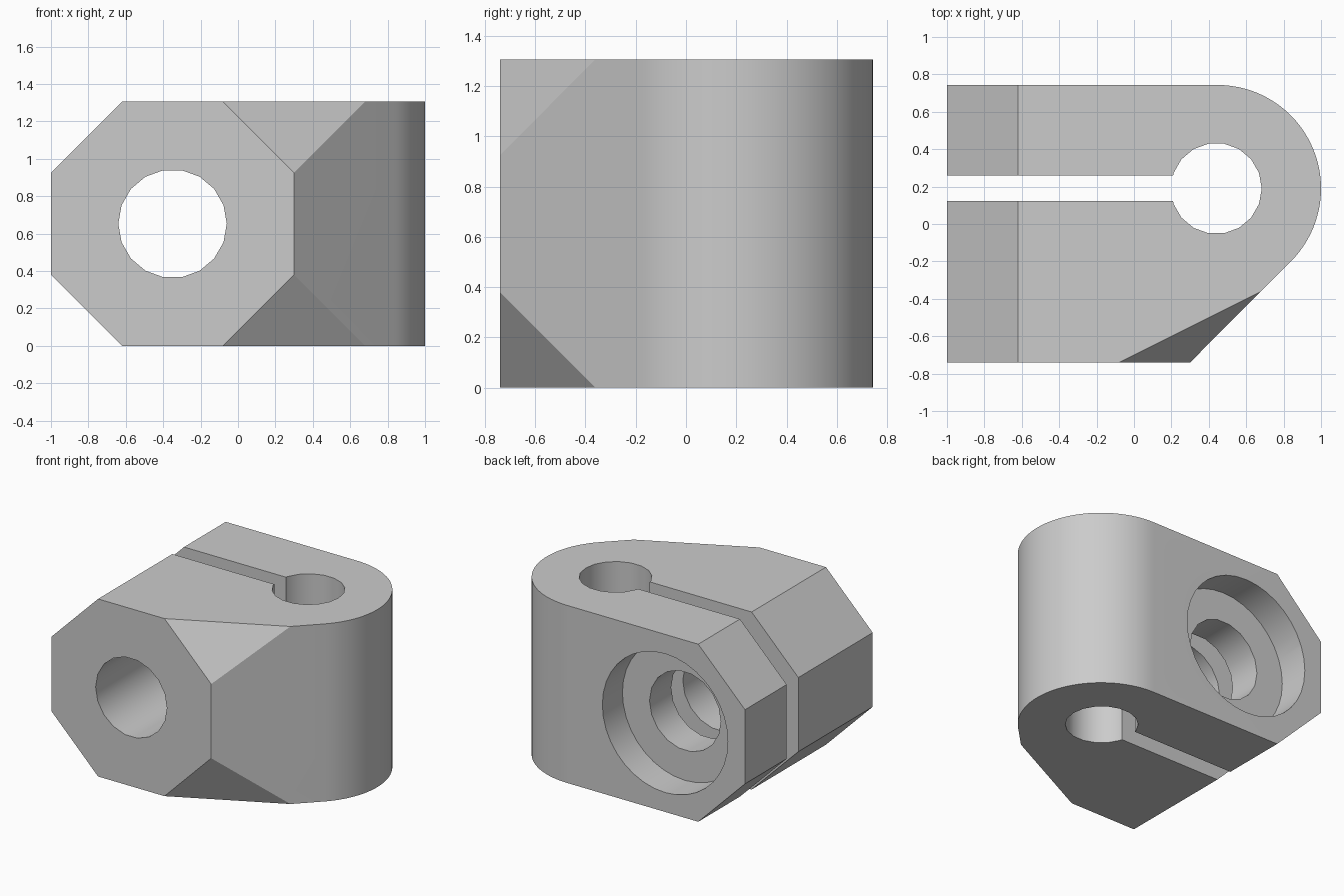
import bpy, bmesh
from math import pi, sin, cos, radians
from mathutils import Vector, Matrix

cube = bpy.data.objects.get("Cube")
if cube:
    bpy.data.objects.remove(cube, do_unlink=True)

HEIGHT = 1.305
MID = HEIGHT / 2
CHAMFER = 0.38
EYE = Vector((0.447, 0.19))      # centre of the rounded end
EYE_R = 0.553
BORE_X = -0.35

grey = bpy.data.materials.new("plain_grey")
grey.use_nodes = True
grey.diffuse_color = (0.6, 0.6, 0.6, 1)
grey.node_tree.nodes["Principled BSDF"].inputs["Base Color"].default_value = (0.6, 0.6, 0.6, 1)


def make_object(name, bm):
    mesh = bpy.data.meshes.new(name)
    bmesh.ops.recalc_face_normals(bm, faces=bm.faces)
    bm.to_mesh(mesh)
    bm.free()
    mesh.materials.append(grey)
    obj = bpy.data.objects.new(name, mesh)
    bpy.context.collection.objects.link(obj)
    return obj


def slice_off(bm, point, normal):
    """Cut away everything on the normal's side and cap the opening."""
    cut = bmesh.ops.bisect_plane(bm, geom=bm.verts[:] + bm.edges[:] + bm.faces[:], dist=1e-5,
                                 plane_co=point, plane_no=normal, clear_outer=True)
    edges = [e for e in cut["geom_cut"] if isinstance(e, bmesh.types.BMEdge)]
    bmesh.ops.holes_fill(bm, edges=edges, sides=0)


def cylinder(name, radius, depth, sides, matrix):
    bm = bmesh.new()
    bmesh.ops.create_cone(bm, cap_ends=True, segments=sides, radius1=radius, radius2=radius,
                          depth=depth, matrix=matrix @ Matrix.Rotation(pi / 2, 4, "Z"))
    return make_object(name, bm)


def cross_bore(name, radius, y0, y1, sides):
    matrix = Matrix.Translation((BORE_X, (y0 + y1) / 2, MID)) @ Matrix.Rotation(pi / 2, 4, "X")
    return cylinder(name, radius, y1 - y0, sides, matrix)


# Body: plan outline with a rounded end and a slanted front corner
outline = [(-1, 0.743), (-1, -0.74), (0.3, -0.74)]
STEPS = 36
for i in range(STEPS + 1):
    a = radians(-45 + 135 * i / STEPS)
    outline.append((EYE.x + EYE_R * cos(a), EYE.y + EYE_R * sin(a)))

bm = bmesh.new()
base = bm.faces.new([bm.verts.new((x, y, 0)) for x, y in outline])
extruded = bmesh.ops.extrude_face_region(bm, geom=[base])
bmesh.ops.translate(bm, vec=(0, 0, HEIGHT),
                    verts=[v for v in extruded["geom"] if isinstance(v, bmesh.types.BMVert)])

# Chamfers, mirrored between top and bottom
for side in (1, -1):
    z = MID + side * (MID - CHAMFER)
    slice_off(bm, (-1, 0, z), (-1, 0, side))
    slice_off(bm, (0.3, -0.74, z), (1, -2, side))
body = make_object("clamp_body", bm)

# Cutters: clamping slot, upright pin hole, cross bore and its counterbore
bm = bmesh.new()
bmesh.ops.create_cube(bm, size=1, matrix=Matrix.Translation((-0.4, 0.191, MID))
                      @ Matrix.Diagonal((1.6, 0.135, 3, 1)))
cutters = [
    make_object("slot_cutter", bm),
    cylinder("pin_hole_cutter", 0.243, 3, 18, Matrix.Translation((0.44, 0.19, MID))),
    cross_bore("bore_cutter", 0.29, -2, 2, 18),
    cross_bore("counterbore_cutter", 0.51, 0.51, 2, 36),
]
bpy.ops.object.select_all(action="DESELECT")
bpy.context.view_layer.objects.active = body
body.select_set(True)
for cutter in cutters:
    cutter.hide_render = True
    mod = body.modifiers.new(cutter.name, "BOOLEAN")
    mod.operation = "DIFFERENCE"
    mod.solver = "EXACT"
    mod.object = cutter
    bpy.ops.object.modifier_apply(modifier=mod.name)
    bpy.data.objects.remove(cutter, do_unlink=True)

# Smooth the round surfaces, keep the machined edges sharp
bpy.ops.object.shade_smooth_by_angle(angle=radians(30))
